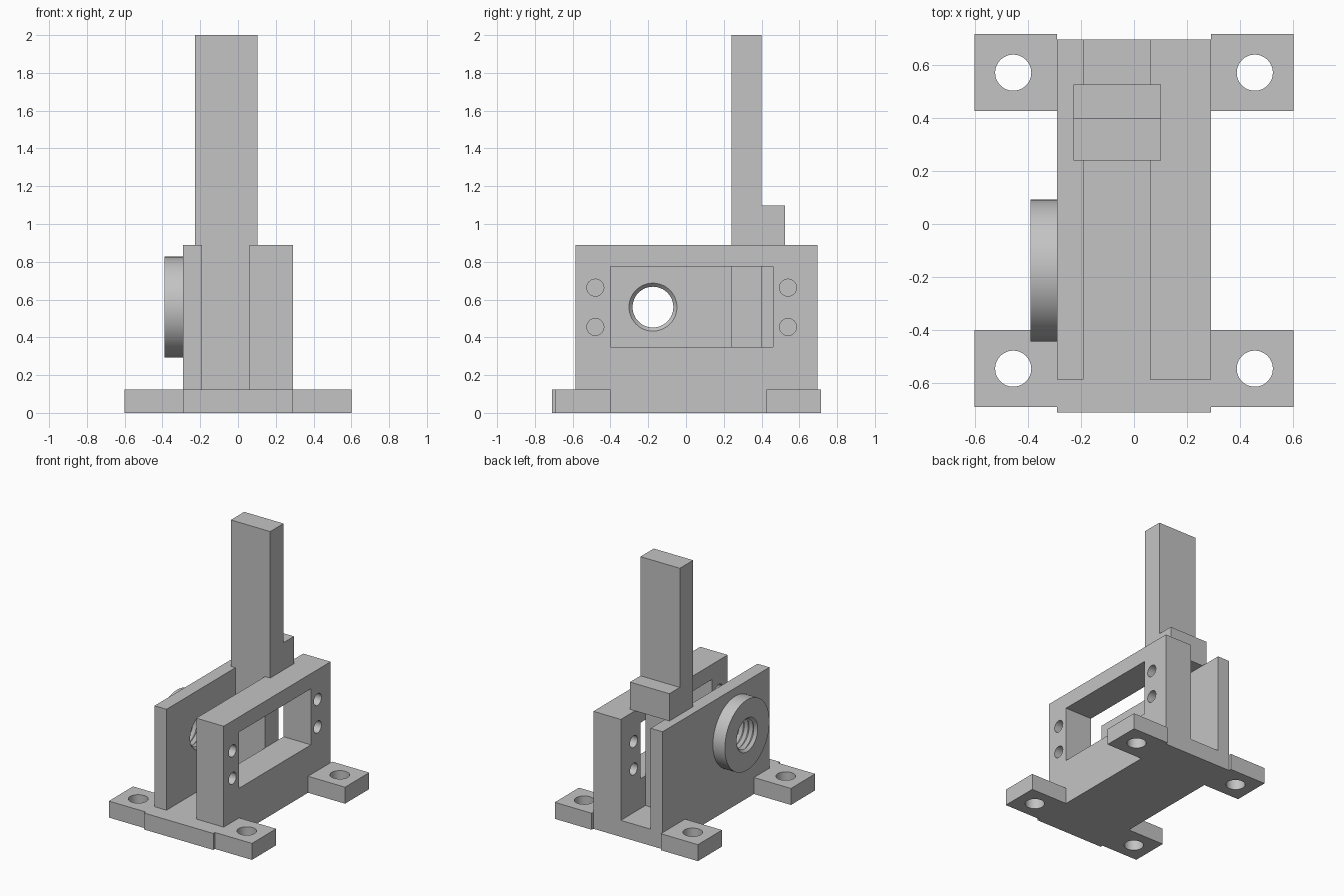
import bpy, bmesh, math
from mathutils import Matrix, Vector

cube = bpy.data.objects.get("Cube")
if cube:
    bpy.data.objects.remove(cube, do_unlink=True)

grey = bpy.data.materials.new("plain grey")
grey.use_nodes = True
grey.diffuse_color = (0.55, 0.55, 0.55, 1)
grey.node_tree.nodes["Principled BSDF"].inputs["Base Color"].default_value = grey.diffuse_color


def finish(name, bm):
    bmesh.ops.recalc_face_normals(bm, faces=bm.faces)
    mesh = bpy.data.meshes.new(name)
    bm.to_mesh(mesh)
    bm.free()
    mesh.materials.append(grey)
    obj = bpy.data.objects.new(name, mesh)
    bpy.context.collection.objects.link(obj)
    return obj


def box(name, x, y, z):
    bm = bmesh.new()
    bmesh.ops.create_cube(bm, size=1)
    for v in bm.verts:
        v.co = Vector([(a + b) / 2 + c * (b - a) for (a, b), c in zip((x, y, z), v.co)])
    return finish(name, bm)


def prism(name, points, depth):
    """Extrude a closed outline of 3D points along a vector."""
    bm = bmesh.new()
    face = bm.faces.new([bm.verts.new(p) for p in points])
    new = bmesh.ops.extrude_face_region(bm, geom=[face])["geom"]
    bmesh.ops.translate(bm, vec=depth, verts=[g for g in new if isinstance(g, bmesh.types.BMVert)])
    return finish(name, bm)


def cylinder(name, centre, radius, length, axis="Z", sides=48):
    bm = bmesh.new()
    turn = Matrix.Rotation(math.pi / 2, 4, "Y") if axis == "X" else Matrix()
    bmesh.ops.create_cone(bm, cap_ends=True, segments=sides, radius1=radius, radius2=radius,
                          depth=length, matrix=Matrix.Translation(centre) @ turn)
    return finish(name, bm)


def lathe_x(name, profile, y, z, sides=48):
    """Capped solid of (x, radius) rings around a line along x."""
    bm = bmesh.new()
    rings = []
    for x, r in profile:
        angles = [2 * math.pi * i / sides for i in range(sides)]
        rings.append([bm.verts.new((x, y + r * math.cos(a), z + r * math.sin(a))) for a in angles])
    for a, b in zip(rings, rings[1:]):
        for i in range(sides):
            j = (i + 1) % sides
            bm.faces.new((a[i], a[j], b[j], b[i]))
    bm.faces.new(rings[0])
    bm.faces.new(rings[-1])
    return finish(name, bm)


def select_only(obj):
    bpy.ops.object.select_all(action="DESELECT")
    obj.select_set(True)
    bpy.context.view_layer.objects.active = obj


def cut(obj, cutters):
    select_only(obj)
    for cutter in cutters:
        mod = obj.modifiers.new("cut", "BOOLEAN")
        mod.operation = "DIFFERENCE"
        mod.solver = "EXACT"
        mod.object = cutter
        bpy.ops.object.modifier_apply(modifier=mod.name)


def smooth(obj):
    select_only(obj)
    bpy.ops.object.shade_smooth_by_angle(angle=math.radians(30))


cutters = []
base_top, plate_top = 0.125, 0.89
plate_y = (-0.585, 0.695)

# Base slab with four bolt lugs
half = [(0.29, -0.71), (0.29, -0.69), (0.6, -0.69), (0.6, -0.4), (0.29, -0.4),
        (0.29, 0.425), (0.6, 0.425), (0.6, 0.715), (0.29, 0.715), (0.29, 0.695)]
outline = half + [(-x, y) for x, y in reversed(half)]
base = prism("base", [(x, y, 0) for x, y in outline], (0, 0, base_top))
bolt_holes = [cylinder("bolt_hole_cutter", (x, y, 0.06), 0.068, 0.4)
              for x in (-0.455, 0.455) for y in (-0.545, 0.57)]
cut(base, bolt_holes)
cutters += bolt_holes

# Thick side plate with window and screw holes
window_plate = box("window_plate", (0.06, 0.29), plate_y, (base_top, plate_top))
openings = [box("window_cutter", (0, 0.4), (-0.4, 0.46), (0.35, 0.775))]
openings += [cylinder("screw_hole_cutter", (0.18, y, z), 0.045, 0.5, "X", 32)
             for y in (-0.48, 0.54) for z in (0.455, 0.663)]
cut(window_plate, openings)
cutters += openings

# Thin side plate and round boss sharing a threaded hole
bore_y, bore_z = -0.175, 0.56
thin_plate = box("thin_plate", (-0.29, -0.19), plate_y, (base_top, plate_top))
boss = cylinder("boss", (-0.34, bore_y, bore_z), 0.267, 0.1, "X", 96)
pitch = 0.04
thread = [(-0.43 + i * pitch / 2, 0.108 if i % 2 else 0.127) for i in range(15)]
bore = lathe_x("thread_cutter", thread, bore_y, bore_z)
for part in (thin_plate, boss):
    cut(part, [bore])
cutters.append(bore)

# Upright lever: stem between the plates, wider bar with a heel above
box("lever_stem", (-0.19, 0.06), (0.24, 0.4), (base_top, plate_top))
bar = [(0.24, plate_top), (0.525, plate_top), (0.525, 1.097), (0.4, 1.097), (0.4, 2), (0.24, 2)]
prism("lever_bar", [(-0.228, y, z) for y, z in bar], (0.33, 0, 0))

for obj in (base, window_plate, thin_plate, boss):
    smooth(obj)
for cutter in cutters:
    bpy.data.objects.remove(cutter, do_unlink=True)
